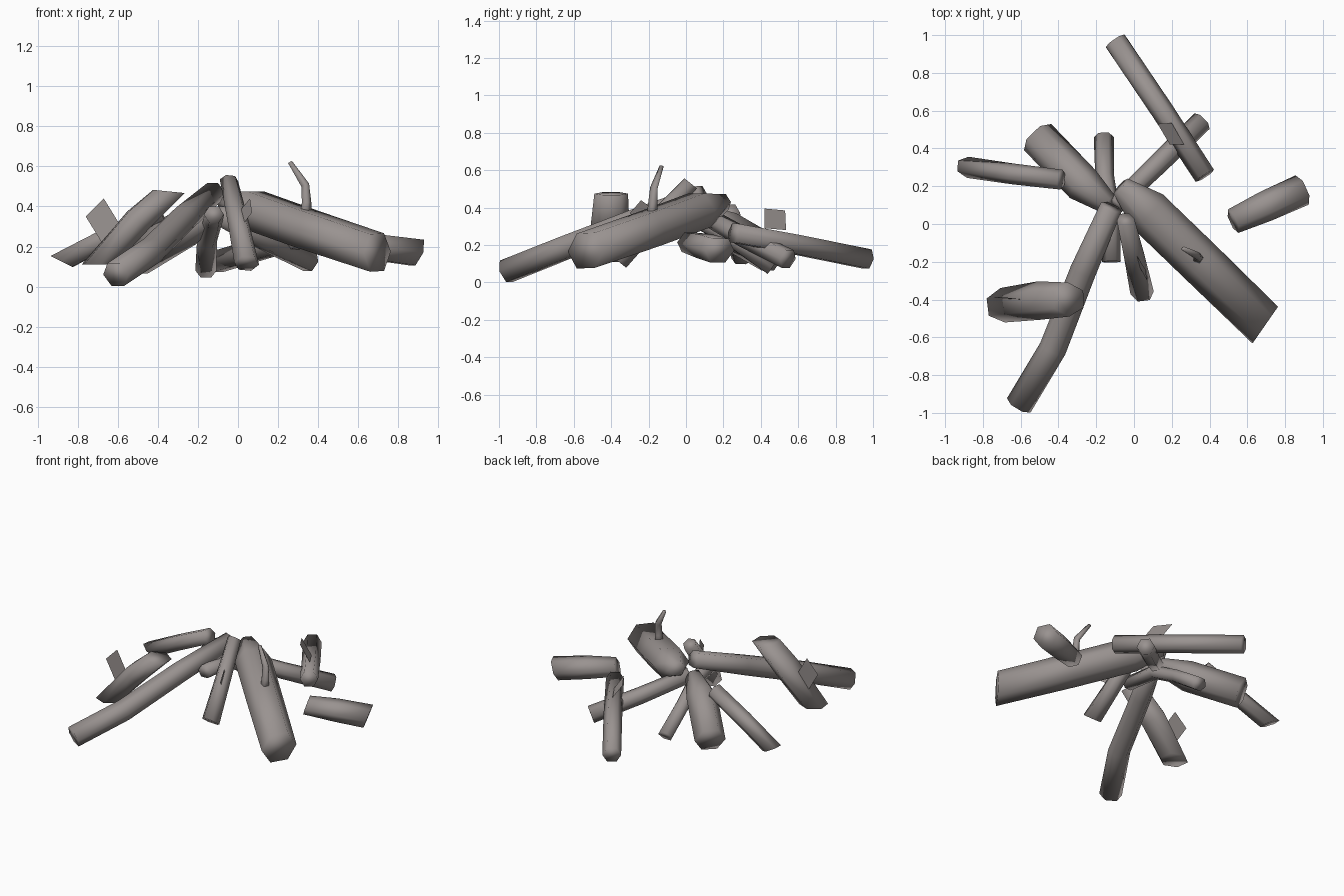
import bpy, bmesh, math
from mathutils import Vector

wood = bpy.data.materials.new("grey_brown_wood")
wood.diffuse_color = (0.32, 0.29, 0.28, 1)
UP = (0, 0, 1)


def finish(name, bm):
    me = bpy.data.meshes.new(name)
    bm.to_mesh(me)
    bm.free()
    me.materials.append(wood)
    ob = bpy.data.objects.new(name, me)
    bpy.context.collection.objects.link(ob)
    return ob


def log(name, path, sides=6, flat=1.0, cut_a=None, cut_b=None):
    """Smooth capped tube along (x, y, z, radius) points; optional plane normals for slanted ends."""
    pts = [Vector(p[:3]) for p in path]
    bm = bmesh.new()
    rings = []
    last = len(pts) - 1
    for i, p in enumerate(pts):
        t = (pts[min(i + 1, last)] - pts[max(i - 1, 0)]).normalized()
        side = t.cross(Vector(UP)).normalized()
        up = side.cross(t)
        cut = cut_a if i == 0 else cut_b if i == last else None
        ring = []
        for k in range(sides):
            a = 2 * math.pi * k / sides
            off = (side * math.cos(a) + up * math.sin(a) * flat) * path[i][3]
            if cut:
                n = Vector(cut)
                off -= t * (off.dot(n) / t.dot(n))
            ring.append(bm.verts.new(p + off))
        rings.append(ring)
    for r0, r1 in zip(rings, rings[1:]):
        for k in range(sides):
            j = (k + 1) % sides
            bm.faces.new((r0[k], r0[j], r1[j], r1[k]))
    bm.faces.new(rings[0])
    bm.faces.new(rings[-1])
    bmesh.ops.recalc_face_normals(bm, faces=bm.faces)
    for f in bm.faces:
        f.smooth = True
    return finish(name, bm)


def chip(name, corners):
    """Single flat bark flake."""
    bm = bmesh.new()
    bm.faces.new([bm.verts.new(c) for c in corners])
    return finish(name, bm)


# Logs leaning together in the middle
log("thick_log", [(-0.07, 0.20, 0.43, 0.055), (0.07, 0.07, 0.385, 0.12),
                  (0.35, -0.20, 0.285, 0.12), (0.695, -0.535, 0.17, 0.117)],
    flat=0.9, cut_b=(0.82, -0.57, 0))
log("long_front_left_log", [(-0.12, 0.09, 0.47, 0.06), (-0.27, -0.25, 0.34, 0.07),
                            (-0.43, -0.66, 0.18, 0.073), (-0.61, -0.96, 0.06, 0.073)], flat=0.95)
log("front_log", [(-0.045, 0.025, 0.53, 0.046), (0.0, -0.165, 0.33, 0.054),
                  (0.043, -0.365, 0.115, 0.062)], cut_a=(0, -0.37, -0.46), cut_b=(0, -0.37, -0.46))
log("middle_bent_log", [(-0.12, -0.20, 0.36, 0.05), (-0.125, 0.06, 0.33, 0.05),
                        (-0.155, 0.25, 0.225, 0.05), (-0.16, 0.46, 0.08, 0.053)], flat=0.9)
log("back_right_log", [(-0.10, 0.10, 0.36, 0.05), (0.13, 0.32, 0.235, 0.055),
                       (0.36, 0.545, 0.125, 0.058)])
log("back_left_log", [(-0.13, 0.10, 0.36, 0.055), (-0.27, 0.21, 0.29, 0.10),
                      (-0.51, 0.46, 0.145, 0.10)])

# Logs resting on the pile and lying loose
log("left_log", [(-0.385, 0.235, 0.375, 0.053), (-0.64, 0.265, 0.25, 0.055),
                 (-0.88, 0.30, 0.125, 0.056)], cut_b=(0.5, 0, 1))
log("raised_left_log", [(-0.345, -0.40, 0.475, 0.09), (-0.50, -0.405, 0.33, 0.102),
                        (-0.695, -0.43, 0.11, 0.092)], flat=0.75, cut_a=(0.1, 0, 1), cut_b=UP)
log("long_back_log", [(0.375, 0.255, 0.265, 0.058), (0.15, 0.60, 0.20, 0.06),
                      (-0.10, 0.97, 0.125, 0.06)])
log("loose_log", [(0.525, 0.015, 0.215, 0.068), (0.70, 0.095, 0.195, 0.082),
                  (0.89, 0.18, 0.17, 0.085)], flat=0.9, cut_a=(1, 0.45, -0.35), cut_b=(1, 0.45, -0.4))

# Twig on the thick log
log("twig", [(0.335, -0.18, 0.33, 0.034), (0.34, -0.178, 0.42, 0.026),
             (0.335, -0.17, 0.505, 0.022), (0.26, -0.13, 0.62, 0.012)], sides=5)

# Bark flakes
chip("raised_log_bark", [(-0.76, -0.385, 0.35), (-0.67, -0.39, 0.44),
                         (-0.59, -0.40, 0.31), (-0.68, -0.395, 0.22)])
chip("back_log_bark", [(0.19, 0.42, 0.395), (0.125, 0.53, 0.385),
                       (0.20, 0.535, 0.28), (0.265, 0.42, 0.29)])
chip("front_log_bark", [(0.01, -0.16, 0.38), (0.06, -0.24, 0.44),
                        (0.07, -0.30, 0.37), (0.025, -0.22, 0.31)])
